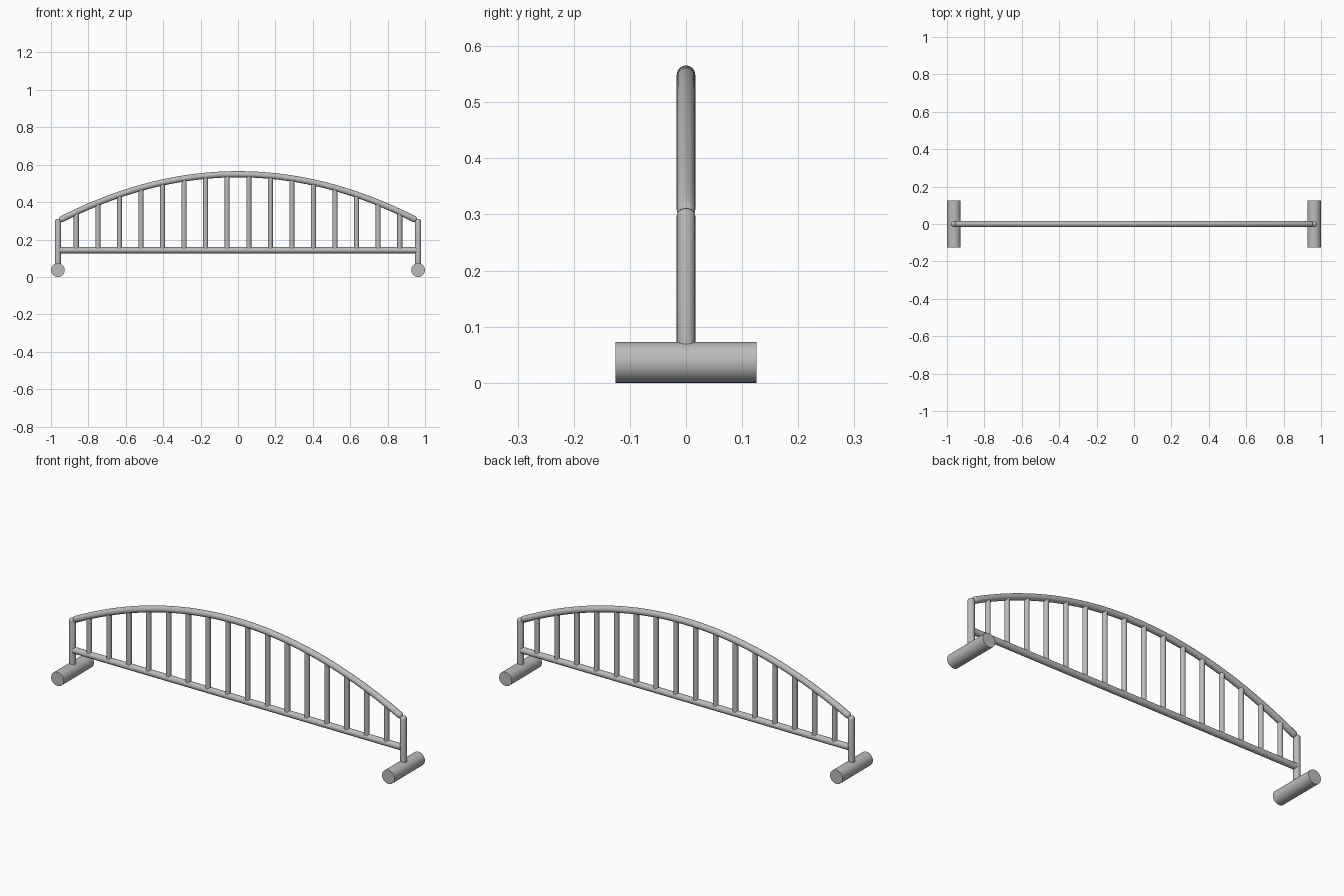
import bpy
import bmesh
import math
from mathutils import Vector

old = bpy.data.objects.get("Cube")
if old:
    bpy.data.objects.remove(old, do_unlink=True)

# Single painted-metal colour
grey = bpy.data.materials.new("grey_metal")
grey.use_nodes = True
grey.diffuse_color = (0.5, 0.5, 0.5, 1)
grey.node_tree.nodes["Principled BSDF"].inputs["Base Color"].default_value = grey.diffuse_color

ROD = 0.0165       # radius of frame tubes
POST_X = 0.963
RAIL_Z = 0.143
ARCH_X = 0.944
ARCH_END, ARCH_TOP = 0.308, 0.549


def arch_z(x):
    return ARCH_TOP - (ARCH_TOP - ARCH_END) * (x / ARCH_X) ** 2


def tube(name, path, radius, cap_start=0.0, cap_end=0.0, sides=24):
    """Sweep a circle along a planar path; caps are dome heights."""
    pts = [Vector(p) for p in path]
    rings = []
    last = len(pts) - 1
    for i, p in enumerate(pts):
        t = (pts[min(i + 1, last)] - pts[max(i - 1, 0)]).normalized()
        domes = [(0.0, 1.0)]
        steps = [math.radians(a) for a in (25, 50, 75)]
        if i == 0 and cap_start:
            domes = [(-cap_start * math.sin(a), math.cos(a)) for a in reversed(steps)] + domes
        if i == last and cap_end:
            domes += [(cap_end * math.sin(a), math.cos(a)) for a in steps]
        rings += [(p + t * d, t, radius * s) for d, s in domes]
    bm = bmesh.new()
    loops = []
    for p, t, r in rings:
        u = Vector((1, 0, 0)) if abs(t.y) > 0.9 else Vector((0, 1, 0))
        v = t.cross(u)
        angles = [math.tau * k / sides for k in range(sides)]
        loops.append([bm.verts.new(p + (u * math.cos(a) + v * math.sin(a)) * r) for a in angles])
    for a, b in zip(loops, loops[1:]):
        for k in range(sides):
            n = (k + 1) % sides
            bm.faces.new((a[k], a[n], b[n], b[k]))
    bm.faces.new(loops[0][::-1])
    bm.faces.new(loops[-1])
    bmesh.ops.recalc_face_normals(bm, faces=bm.faces)
    mesh = bpy.data.meshes.new(name)
    bm.to_mesh(mesh)
    bm.free()
    mesh.materials.append(grey)
    obj = bpy.data.objects.new(name, mesh)
    bpy.context.collection.objects.link(obj)
    bpy.ops.object.select_all(action="DESELECT")
    obj.select_set(True)
    bpy.context.view_layer.objects.active = obj
    bpy.ops.object.shade_smooth_by_angle(angle=math.radians(40))
    return obj


# Feet and end posts
for side, s in (("left", 1), ("right", -1)):
    x = s * POST_X
    tube(side + "_foot", [(x, -0.126, 0.0365), (x, 0.126, 0.0365)], 0.0365, sides=32)
    tube(side + "_post", [(x, 0, 0.04), (x, 0, 0.298)], ROD, cap_end=0.013)

# Straight bottom rail and arched top rail
tube("bottom_rail", [(-0.955, 0, RAIL_Z), (0.955, 0, RAIL_Z)], ROD)
xs = [ARCH_X * (i / 20 - 1) for i in range(41)]
tube("arched_top_rail", [(x, 0, arch_z(x)) for x in xs], ROD, 0.013, 0.013)

# Evenly spaced balusters between the rails
COUNT, GAP = 16, 0.1153
for i in range(COUNT):
    x = (i - (COUNT - 1) / 2) * GAP
    tube(f"baluster_{i + 1}", [(x, 0, RAIL_Z), (x, 0, arch_z(x))], 0.0135)
